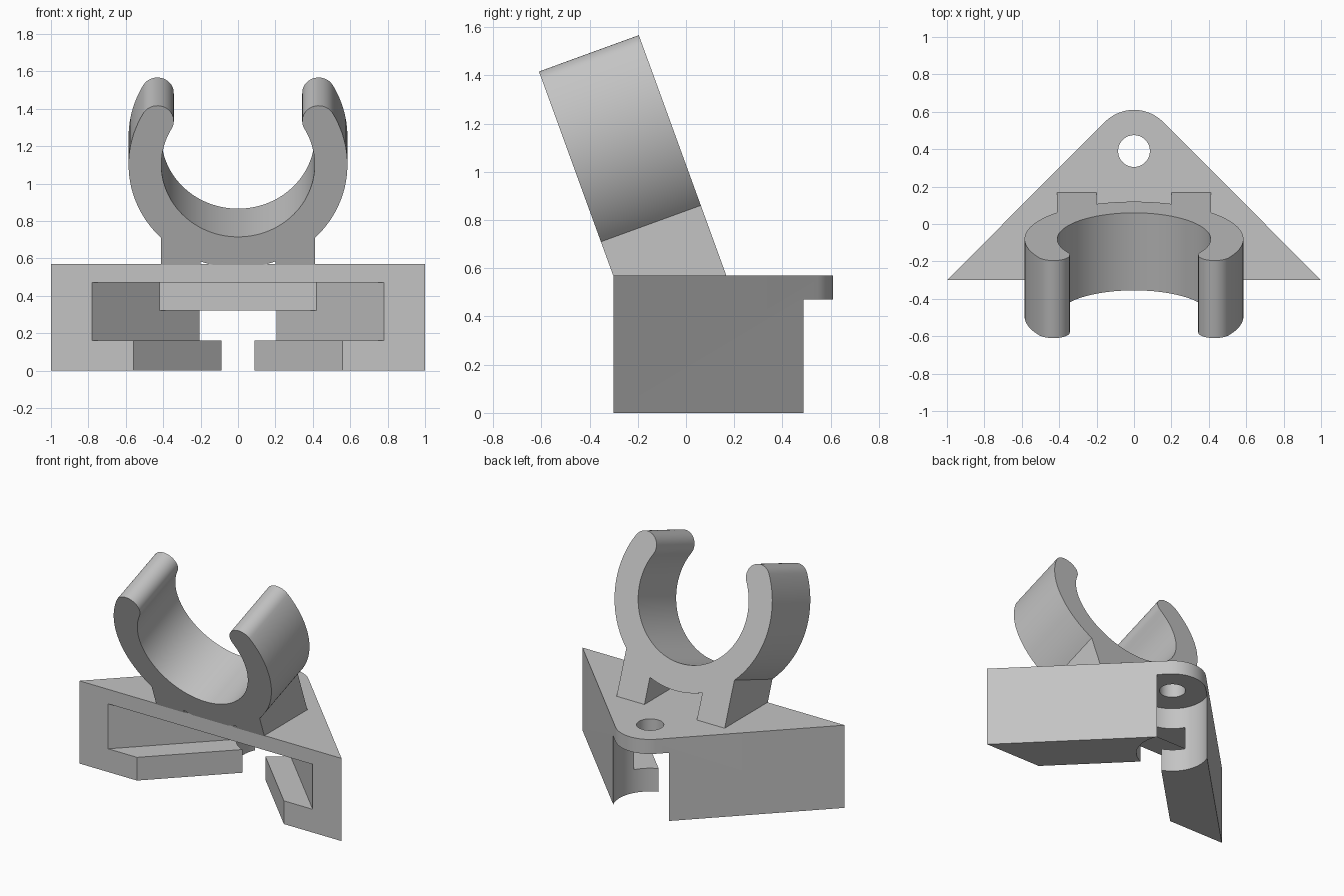
import bpy, bmesh
from math import sin, cos, acos, radians, pi
from mathutils import Matrix, Vector

cube = bpy.data.objects.get("Cube")
if cube:
    bpy.data.objects.remove(cube, do_unlink=True)

grey = bpy.data.materials.new("plain grey")
grey.use_nodes = True
colour = (0.55, 0.55, 0.55, 1)
grey.diffuse_color = colour
grey.node_tree.nodes["Principled BSDF"].inputs["Base Color"].default_value = colour


def arc(cx, cy, r, a0, a1, steps):
    """Points on an arc, angles in radians."""
    return [(cx + r * cos(a0 + (a1 - a0) * i / steps),
             cy + r * sin(a0 + (a1 - a0) * i / steps)) for i in range(steps + 1)]


def mirrored(right):
    """Close a right-hand outline with its mirror image."""
    left = [(-x, y) for x, y in reversed(right) if abs(x) > 1e-4]
    return right + left


def prism(name, outline, bottom, top, matrix=Matrix()):
    """Extrude a flat outline from bottom to top."""
    bm = bmesh.new()
    face = bm.faces.new([bm.verts.new((x, y, bottom)) for x, y in outline])
    new = bmesh.ops.extrude_face_region(bm, geom=[face])["geom"]
    verts = [v for v in new if isinstance(v, bmesh.types.BMVert)]
    bmesh.ops.translate(bm, vec=Vector((0, 0, top - bottom)), verts=verts)
    bm.transform(matrix)
    bmesh.ops.recalc_face_normals(bm, faces=bm.faces)
    mesh = bpy.data.meshes.new(name)
    bm.to_mesh(mesh)
    bm.free()
    mesh.materials.append(grey)
    obj = bpy.data.objects.new(name, mesh)
    bpy.context.collection.objects.link(obj)
    return obj


def activate(obj):
    bpy.ops.object.select_all(action='DESELECT')
    obj.select_set(True)
    bpy.context.view_layer.objects.active = obj


def cut(obj, cutter):
    """Subtract the cutter and discard it."""
    cutter.hide_render = True
    mod = obj.modifiers.new("cut", 'BOOLEAN')
    mod.operation = 'DIFFERENCE'
    mod.solver = 'EXACT'
    mod.object = cutter
    activate(obj)
    bpy.ops.object.modifier_apply(modifier=mod.name)
    bpy.data.objects.remove(cutter, do_unlink=True)


def smooth(obj):
    activate(obj)
    bpy.ops.object.shade_smooth_by_angle(angle=radians(30))


# Triangular base with a rounded rear corner
hole_y, base_top, plate_bottom = 0.39, 0.57, 0.47
base = prism("base", mirrored([(1, -0.3)] + arc(0, hole_y, 0.22, pi / 4, pi / 2, 12)),
             0, base_top)

# Stepped channel: narrow slot, wide groove, and shorter upper pocket
cut(base, prism("slot_cutter", mirrored([(0.66, -0.4), (0, 0.26)]), -0.1, 0.2))
cut(base, prism("groove_cutter", mirrored([(0.88, -0.4), (0, 0.48)]), 0.16, 0.32))
cut(base, prism("pocket_cutter", mirrored([(0.88, -0.4), (0.42, 0.06)]), 0.3, plate_bottom))

# Round clearance below the plate and the screw hole through it
for name, radius, top in (("clearance_cutter", 0.235, plate_bottom), ("hole_cutter", 0.085, 1)):
    cut(base, prism(name, arc(0, hole_y, radius, 0, 2 * pi, 64)[:-1], -0.1, top))
smooth(base)

# Open ring clip with rounded tips and two feet, tilted forward
outer, inner, depth = 0.585, 0.41, 0.441
foot_in, foot_out, foot_end = 0.2, 0.412, -0.85
middle, tip = (outer + inner) / 2, radians(30)
half = arc(0, 0, outer, -pi / 2, -acos(foot_in / outer), 8)
half += [(foot_in, foot_end), (foot_out, foot_end)]
half += arc(0, 0, outer, -acos(foot_out / outer), tip, 28)
half += arc(middle * cos(tip), middle * sin(tip), (outer - inner) / 2, tip, tip + pi, 20)[1:]
half += arc(0, 0, inner, tip, -pi / 2, 44)[1:]
tilt = (Matrix.Translation((0, -0.495, 1.1)) @ Matrix.Rotation(radians(20), 4, 'X')
        @ Matrix.Rotation(radians(90), 4, 'X'))
clip = prism("ring_clip", mirrored(half), -depth, 0, tilt)

# Trim the feet level, just inside the base top
cut(clip, prism("trim_cutter", mirrored([(1, -1), (1, 1)]), -0.5, base_top - 0.005))
smooth(clip)
